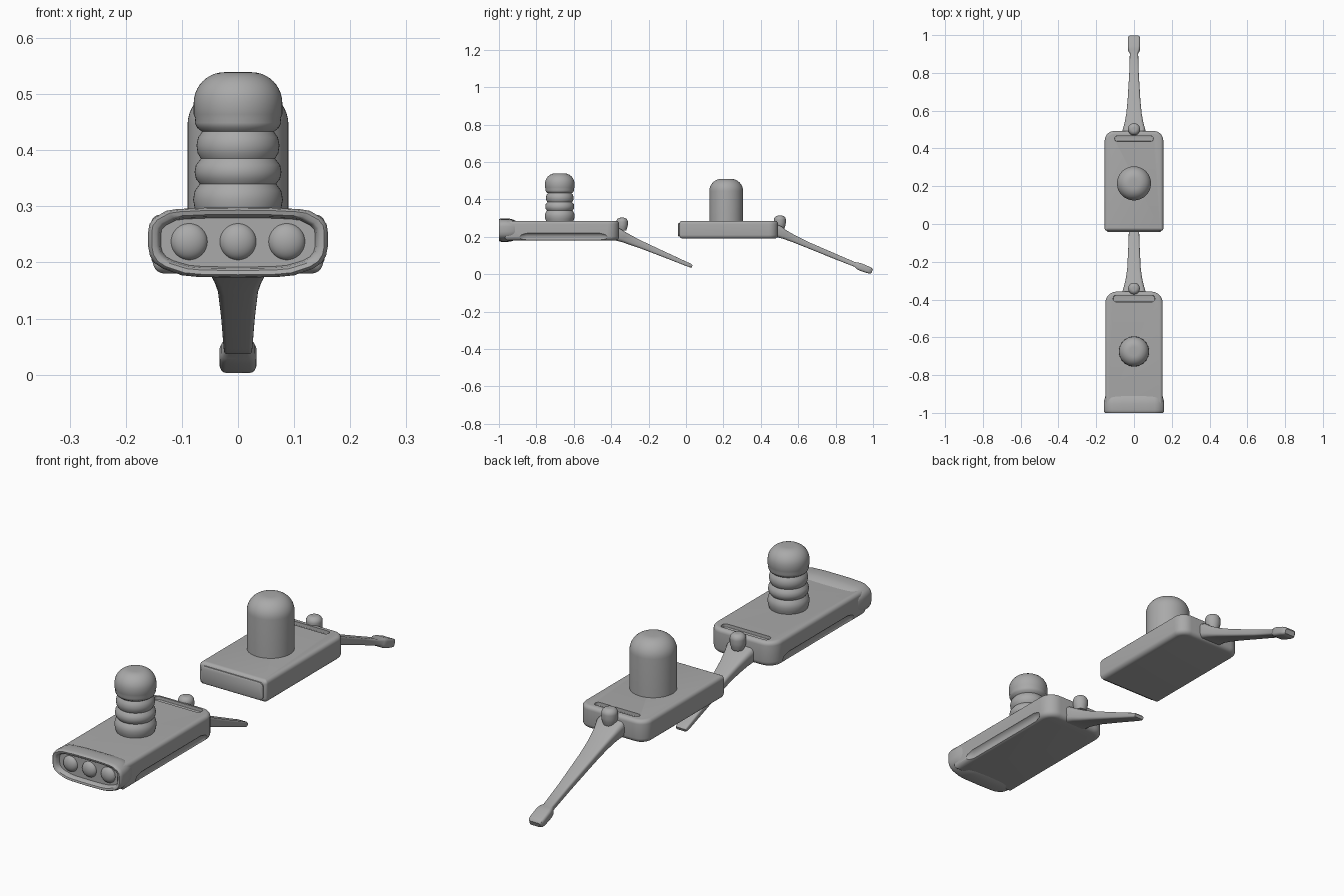
import bpy, bmesh, math
from math import sin, cos, pi

if "Cube" in bpy.data.objects:
    bpy.data.objects.remove(bpy.data.objects["Cube"])

grey = bpy.data.materials.new("plain grey")
grey.diffuse_color = (0.4, 0.4, 0.4, 1)
grey.use_nodes = True
grey.node_tree.nodes["Principled BSDF"].inputs["Base Color"].default_value = grey.diffuse_color


def loft(name, rings):
    """Skin a list of equal-length point rings and cap both ends."""
    bm = bmesh.new()
    vs = [[bm.verts.new(p) for p in r] for r in rings]
    n = len(vs[0])
    for a, b in zip(vs, vs[1:]):
        for i in range(n):
            bm.faces.new((a[i], a[(i + 1) % n], b[(i + 1) % n], b[i]))
    bm.faces.new(vs[0])
    bm.faces.new(vs[-1])
    bmesh.ops.recalc_face_normals(bm, faces=bm.faces)
    me = bpy.data.meshes.new(name)
    bm.to_mesh(me)
    bm.free()
    ob = bpy.data.objects.new(name, me)
    bpy.context.collection.objects.link(ob)
    me.materials.append(grey)
    return ob


def rounded(x, lo, hi, r_lo, r_hi, k=8):
    """Rounded rectangle, half width x, from lo to hi, own radius at each end."""
    pts = []
    for sx, v, r, a0 in ((1, hi - r_hi, r_hi, 0), (-1, hi - r_hi, r_hi, 90),
                         (-1, lo + r_lo, r_lo, 180), (1, lo + r_lo, r_lo, 270)):
        for i in range(k + 1):
            a = math.radians(a0 + 90 * i / k)
            pts.append((sx * (x - r) + r * cos(a), v + r * sin(a)))
    return pts


def slab(name, x, y0, y1, r0, r1, z0, z1, e_bot, e_top):
    """Upright slab with rounded plan corners and rounded top and bottom edges."""
    levels = [(e_bot * (1 - sin(a)), z0 + e_bot * (1 - cos(a))) for a in [i * pi / 10 for i in range(6)]]
    levels += [(e_top * (1 - cos(a)), z1 - e_top * (1 - sin(a))) for a in [i * pi / 10 for i in range(6)]]
    return loft(name, [[(px, py, z) for px, py in rounded(
        x - d, y0 + d, y1 - d, max(r0 - d, .003), max(r1 - d, .003))] for d, z in levels])


def lathe(name, y, profile, n=48):
    return loft(name, [[(r * cos(2 * pi * i / n), y + r * sin(2 * pi * i / n), z)
                        for i in range(n)] for r, z in profile])


def arm(name, path):
    """Sloping arm: path rows are y, z, half width, half thickness."""
    (ya, za), (yb, zb) = path[0][:2], path[-1][:2]
    L = math.hypot(yb - ya, zb - za)
    ny, nz = -(zb - za) / L, (yb - ya) / L
    rings = []
    for y, z, w, t in path:
        r = min(w, t) * .6
        rings.append([(px, y + ny * q, z + nz * q) for px, q in rounded(w, -t, t, r, r, 4)])
    return loft(name, rings)


def cut(ob, cutter):
    cutter.hide_render = True
    m = ob.modifiers.new("cut", 'BOOLEAN')
    m.operation, m.object, m.solver = 'DIFFERENCE', cutter, 'EXACT'
    bpy.context.view_layer.objects.active = ob
    bpy.ops.object.modifier_apply(modifier=m.name)
    bpy.data.objects.remove(cutter)


def dome(r, z0, z1, rx, rz):
    return [(r, z0)] + [(r - rx * (1 - cos(a)), z1 - rz * (1 - sin(a)))
                        for a in [i * pi / 20 for i in range(10)]] + [(r - rx, z1)]


def pin(name, y, z0, z1, r):
    return lathe(name, y, [(r * .75, z0), (r * .95, z0 + .018)] + dome(r, z0 + .03, z1, r * .7, .022), 32)


# ---- Front unit: body with edge scoops and a rear slot
front_body = slab("front_body", .152, -.97, -.358, .01, .06, .18, .285, .022, .016)
cut(front_body, slab("slot_cutter", .11, -.412, -.378, .015, .015, .272, .31, .002, .002))
for s in (-1, 1):
    sc = loft("scoop_cutter", [[(s * .163 + r * cos(a), y, .196 + 1.1 * r * sin(a))
              for a in [i * pi / 12 for i in range(24)]]
              for y, r in ((-.90, .004), (-.88, .018), (-.85, .024), (-.46, .024), (-.43, .018), (-.41, .004))])
    cut(front_body, sc)

# Front unit: flared collar with a recessed face
half = [(0, .298), (.06, .2975), (.11, .295), (.128, .292), (.150, .279), (.158, .268), (.160, .255),
        (.160, .228), (.157, .212), (.149, .199), (.134, .189), (.10, .177), (.07, .174), (0, .173)]
outline = half + [(-x, z) for x, z in half[-2:0:-1]]


def collar_ring(y, fx, fz):
    return [(x * fx, y, .236 + (z - .236) * fz) for x, z in outline]


loft("front_collar", [collar_ring(*v) for v in (
    (-.905, .93, .74), (-.918, .96, .86), (-.935, .985, .96), (-.952, 1, 1), (-.985, 1, 1), (-.996, .985, .97),
    (-1.0, .96, .92), (-.998, .91, .80), (-.993, .88, .74), (-.978, .86, .70))])

# Three round lamps in the collar
for i in (-1, 0, 1):
    bpy.ops.mesh.primitive_uv_sphere_add(segments=32, ring_count=16, radius=.033,
                                         location=(i * .087, -.974, .237))
    lamp = bpy.context.object
    lamp.name = "lamp_%d" % (i + 2)
    lamp.scale.y = .65
    lamp.data.materials.append(grey)

# Front unit: ribbed post, pin and arm
ribs = [(.070, .275), (.077, .295), (.080, .312), (.077, .328), (.068, .340),
        (.075, .349), (.0775, .361), (.075, .374), (.066, .385),
        (.072, .395), (.074, .409), (.071, .423), (.064, .433),
        (.073, .440), (.077, .449), (.076, .457)]
lathe("ribbed_post", -.675, ribs + dome(.079, .464, .539, .055, .055))
pin("front_pin", -.342, .235, .302, .031)
arm("front_arm", [(-.40, .22, .062, .036), (-.365, .212, .062, .034), (-.33, .197, .052, .028),
                  (-.29, .179, .043, .024), (-.24, .158, .036, .020), (-.12, .107, .030, .015),
                  (.0, .056, .026, .011), (.025, .046, .025, .010), (.033, .0425, .022, .006)])

# ---- Rear unit: body with slot, front plate, post, pin and arm
rear_body = slab("rear_body", .155, -.036, .492, .012, .05, .19, .285, .02, .016)
cut(rear_body, slab("slot_cutter", .102, .438, .466, .013, .013, .27, .31, .002, .002))
loft("rear_body_front_plate", [[(x, y, z) for x, z in rounded(.143 - d, .201 + d, .274 - d, .018, .018)]
                               for y, d in ((-.034, 0), (-.040, 0), (-.043, .005))])
lathe("smooth_post", .215, dome(.09, .275, .51, .065, .065))
pin("rear_pin", .502, .245, .313, .032)
arm("rear_arm", [(.46, .238, .060, .034), (.495, .228, .060, .032), (.53, .211, .050, .024),
                 (.58, .188, .041, .019), (.65, .157, .034, .016), (.80, .094, .025, .014),
                 (.905, .051, .022, .012), (.918, .045, .030, .018), (.935, .038, .033, .020),
                 (.975, .023, .033, .018), (.988, .018, .031, .016), (.995, .015, .024, .010)])

# Smooth shading with sharp creases kept
for ob in bpy.data.objects:
    ob.select_set(True)
bpy.context.view_layer.objects.active = front_body
bpy.ops.object.shade_smooth_by_angle(angle=math.radians(35))
